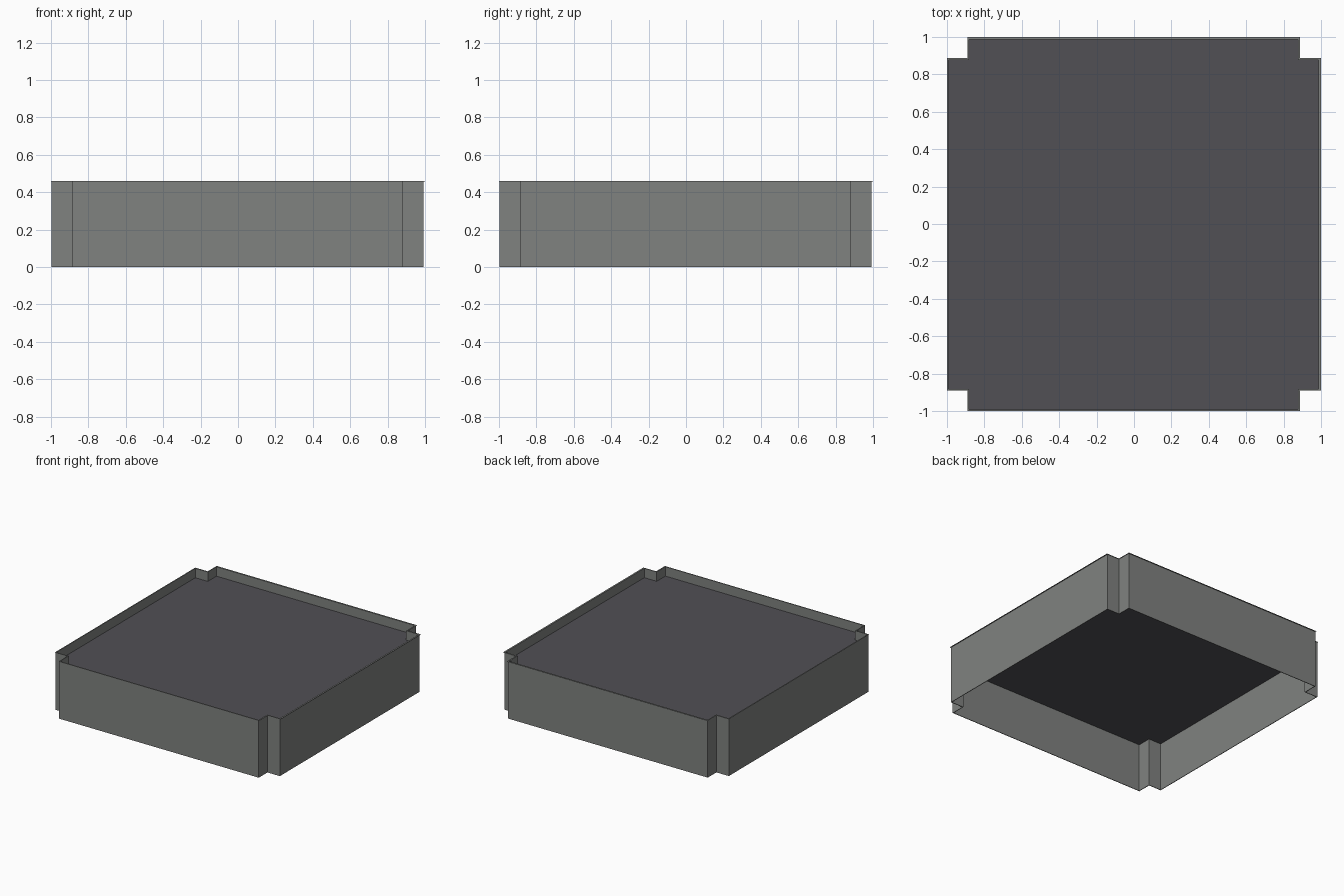
import bpy, bmesh

if "Cube" in bpy.data.objects:
    bpy.data.objects.remove(bpy.data.objects["Cube"])

H = 0.46         # wall height
DECK = 0.385     # deck height


def material(name, rgb):
    m = bpy.data.materials.new(name)
    m.diffuse_color = (*rgb, 1)
    m.use_nodes = True
    m.node_tree.nodes["Principled BSDF"].inputs["Base Color"].default_value = m.diffuse_color
    return m


wall_grey = material("wall grey", (0.215, 0.223, 0.215))
deck_grey = material("dark deck grey", (0.082, 0.079, 0.090))


def outline(lo, hi, nlo, nhi):
    """Square with a square notch in every corner, counter-clockwise."""
    return [(nlo, lo), (nhi, lo), (nhi, nlo), (hi, nlo),
            (hi, nhi), (nhi, nhi), (nhi, hi), (nlo, hi),
            (nlo, nhi), (lo, nhi), (lo, nlo), (nlo, nlo)]


def ring(name, outer, inner, z0, z1, mat):
    """Closed band between two outlines."""
    bm = bmesh.new()
    loops = [[bm.verts.new((x, y, z)) for x, y in pts]
             for pts, z in ((outer, z0), (outer, z1), (inner, z1), (inner, z0))]
    n = len(outer)
    for k in range(4):
        a, b = loops[k], loops[(k + 1) % 4]
        for i in range(n):
            j = (i + 1) % n
            bm.faces.new((a[i], a[j], b[j], b[i]))
    finish(name, bm, mat)


def finish(name, bm, mat):
    me = bpy.data.meshes.new(name)
    bm.to_mesh(me)
    bm.free()
    me.materials.append(mat)
    bpy.context.collection.objects.link(bpy.data.objects.new(name, me))


wall_out = outline(-0.997, 0.992, -0.887, 0.882)
wall_in = outline(-0.992, 0.987, -0.882, 0.877)

# Thin notched perimeter wall
ring("perimeter_wall", wall_out, wall_in, 0, H - 0.002, wall_grey)

# Slim lip on top of the wall
ring("wall_lip", outline(-1, 1, -0.889, 0.887), wall_in, H - 0.002, H, wall_grey)

# Recessed deck, open underneath
bm = bmesh.new()
bm.faces.new([bm.verts.new((x, y, DECK)) for x, y in wall_in])
finish("deck", bm, deck_grey)
